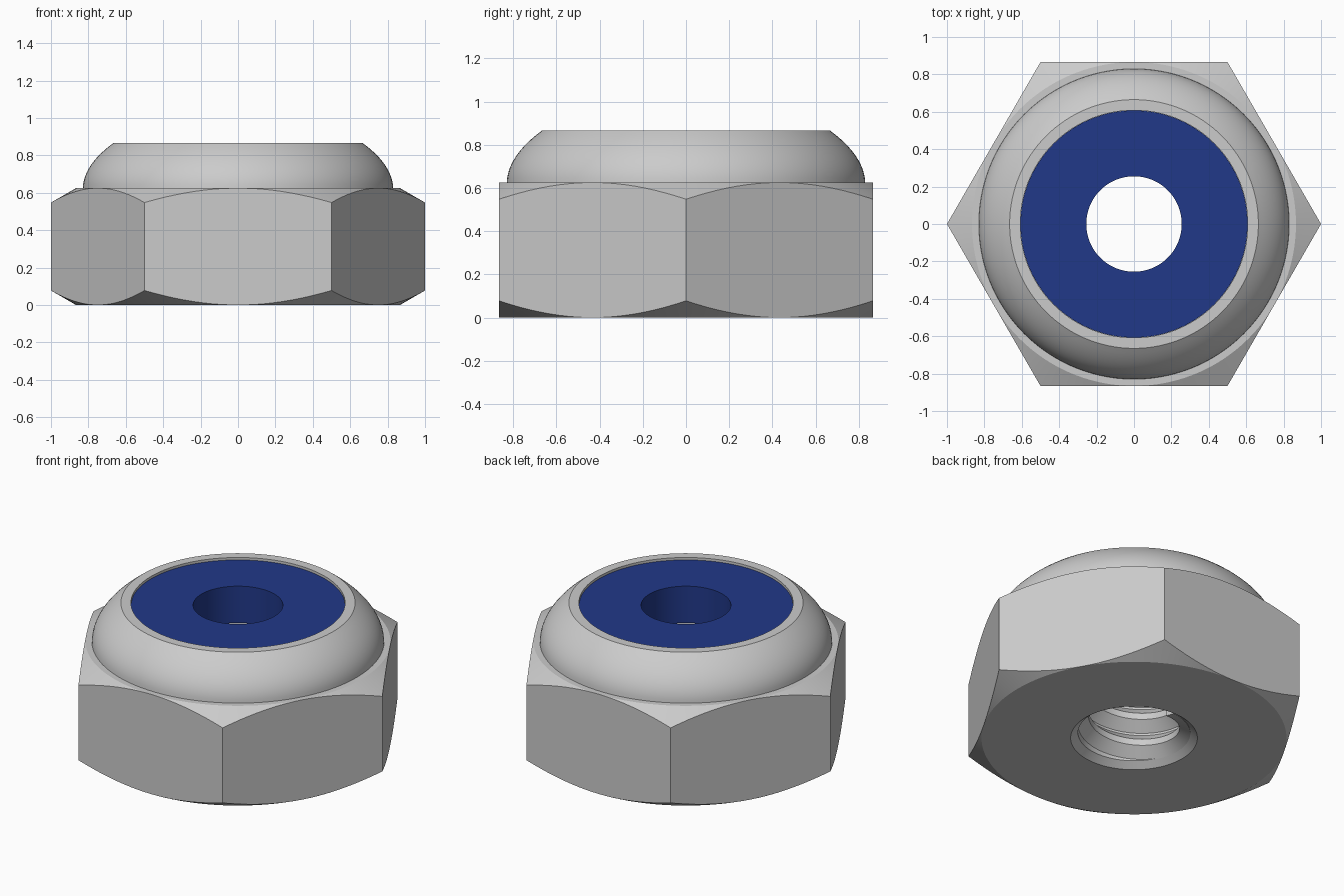
import bpy, bmesh
from math import sin, cos, pi, tan, radians

if "Cube" in bpy.data.objects:
    bpy.data.objects.remove(bpy.data.objects["Cube"])

SEG = 120
APOTHEM = 0.866
HEX_TOP = 0.625


def finish(name, bm, angle=25, mat=None):
    bmesh.ops.remove_doubles(bm, verts=bm.verts, dist=1e-5)
    bmesh.ops.recalc_face_normals(bm, faces=bm.faces)
    me = bpy.data.meshes.new(name)
    bm.to_mesh(me)
    bm.free()
    ob = bpy.data.objects.new(name, me)
    bpy.context.collection.objects.link(ob)
    if mat:
        me.materials.append(mat)
    bpy.ops.object.select_all(action='DESELECT')
    ob.select_set(True)
    bpy.context.view_layer.objects.active = ob
    bpy.ops.object.shade_smooth_by_angle(angle=radians(angle))
    return ob


def skin(bm, loops, wrap):
    """Join successive closed loops of points with quads."""
    rows = [[bm.verts.new(p) for p in loop] for loop in loops]
    n = len(rows[0])
    for i in range(len(rows) if wrap else len(rows) - 1):
        a, b = rows[i], rows[(i + 1) % len(rows)]
        for j in range(n):
            k = (j + 1) % n
            bm.faces.new((a[j], a[k], b[k], b[j]))
    return rows


def ring(r, z):
    return [(r * cos(2 * pi * i / SEG), r * sin(2 * pi * i / SEG), z) for i in range(SEG)]


def hex_ring(top):
    """Hexagon outline whose height follows the conical corner chamfer."""
    pts = []
    for i in range(SEG):
        t = 2 * pi * i / SEG
        r = APOTHEM / cos(t % (pi / 3) - pi / 6)
        drop = max(0, r - APOTHEM) * tan(pi / 6)
        pts.append((r * cos(t), r * sin(t), HEX_TOP - drop if top else drop))
    return pts


# Nut body: chamfered hexagon, rolled collar, insert pocket and bore
loops = [ring(0.36, 0), ring(APOTHEM, 0), hex_ring(False), hex_ring(True), ring(APOTHEM, HEX_TOP)]
for i in range(13):
    t = i / 12
    a, b, c = (1 - t) ** 2, 2 * t * (1 - t), t * t
    loops.append(ring(0.83 * a + 0.825 * b + 0.665 * c, HEX_TOP * a + 0.75 * b + 0.867 * c))
loops += [ring(0.608, 0.867), ring(0.608, 0.62), ring(0.318, 0.62), ring(0.318, 0.035)]
bm = bmesh.new()
skin(bm, loops, True)
finish("nut_body", bm)

# Locking insert
blue = bpy.data.materials.new("blue_plastic")
blue.diffuse_color = (0.015, 0.04, 0.25, 1)
blue.use_nodes = True
blue.node_tree.nodes["Principled BSDF"].inputs["Base Color"].default_value = blue.diffuse_color
bm = bmesh.new()
skin(bm, [ring(0.255, 0.622), ring(0.607, 0.622), ring(0.607, 0.852), ring(0.255, 0.852)], True)
finish("locking_insert", bm, mat=blue)

# Internal screw thread
PITCH, STEPS, TURNS = 0.17, 72, 3
loops = []
for i in range(int(STEPS * TURNS) + 1):
    t = radians(95) + 2 * pi * i / STEPS
    z = 0.06 + PITCH * i / STEPS
    section = [(0.32, -0.08), (0.258, -0.02), (0.258, 0.02), (0.32, 0.08)]
    loops.append([(r * cos(t), r * sin(t), min(0.618, max(0.03, z + dz))) for r, dz in section])
bm = bmesh.new()
rows = skin(bm, loops, False)
bm.faces.new(rows[0])
bm.faces.new(rows[-1])
finish("screw_thread", bm)
